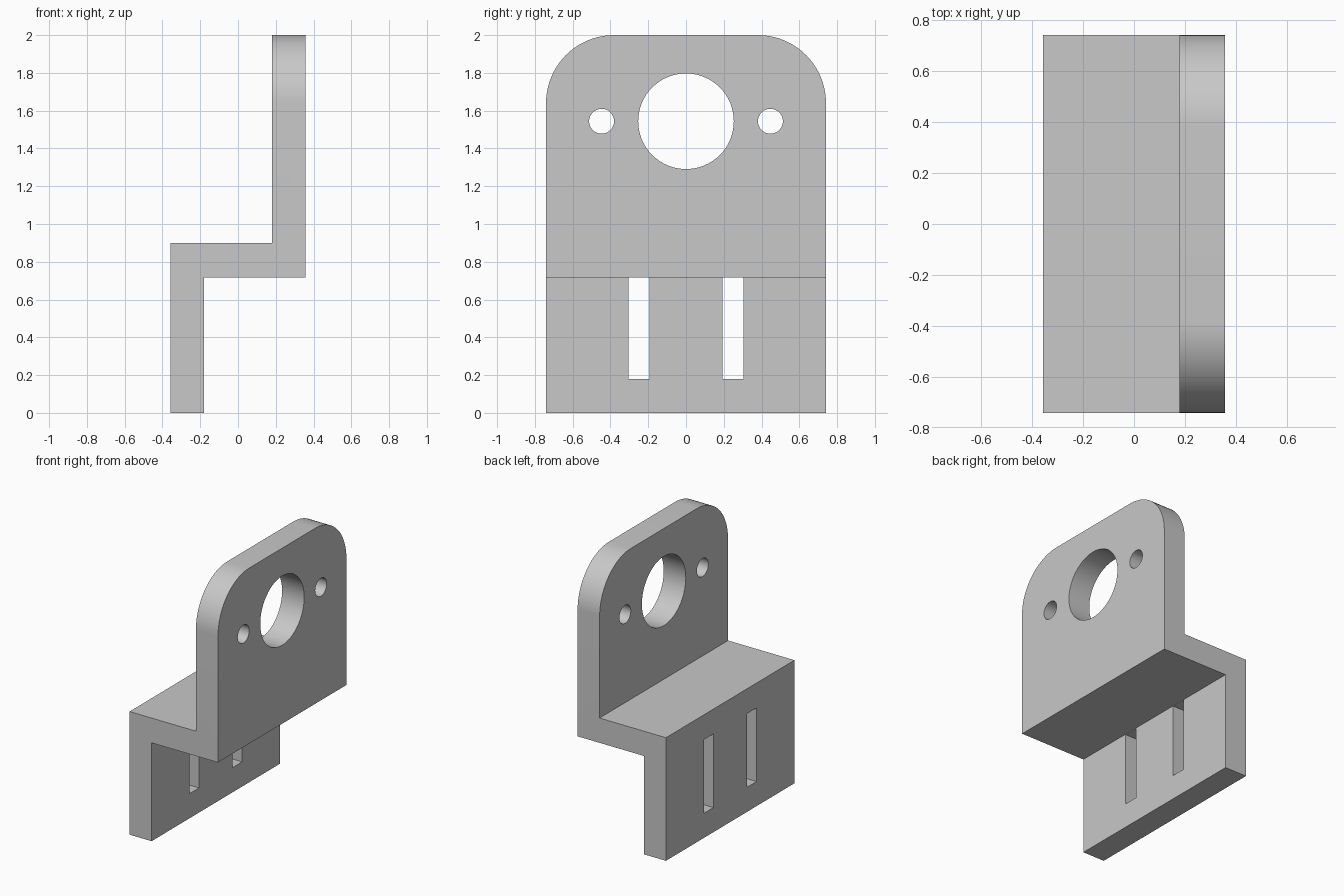
import bpy, bmesh, math
from mathutils import Matrix, Vector

cube = bpy.data.objects.get("Cube")
if cube:
    bpy.data.objects.remove(cube, do_unlink=True)

X, XI = 0.357, 0.179        # outer and inner plate faces
W = 0.741                   # half width
LOW, HIGH, TOP = 0.718, 0.899, 2.0
HOLE_Z = 1.544

grey = bpy.data.materials.new("plain grey")
colour = (0.58, 0.58, 0.58, 1)
grey.use_nodes = True
grey.diffuse_color = colour
grey.node_tree.nodes["Principled BSDF"].inputs["Base Color"].default_value = colour


def make_object(name, bm):
    bmesh.ops.recalc_face_normals(bm, faces=bm.faces[:])
    mesh = bpy.data.meshes.new(name)
    bm.to_mesh(mesh)
    bm.free()
    mesh.materials.append(grey)
    obj = bpy.data.objects.new(name, mesh)
    bpy.context.collection.objects.link(obj)
    return obj


def add_hole(bm, y, radius, segments):
    turn = Matrix.Translation((XI, y, HOLE_Z)) @ Matrix.Rotation(math.pi / 2, 4, "Y")
    bmesh.ops.create_cone(bm, cap_ends=True, segments=segments, radius1=radius,
                          radius2=radius, depth=0.6, matrix=turn)


def add_slot(bm, y):
    bottom, top = 0.18, LOW - 0.001
    place = Matrix.Translation((-X + 0.1, y, (bottom + top) / 2))
    size = Matrix.Diagonal((0.5, 0.11, top - bottom, 1))
    bmesh.ops.create_cube(bm, size=1, matrix=place @ size)


# Stepped bracket: side profile extruded across the width
profile = [(-X, 0), (-XI, 0), (-XI, LOW), (X, LOW),
           (X, TOP), (XI, TOP), (XI, HIGH), (-X, HIGH)]
bm = bmesh.new()
side = bm.faces.new([bm.verts.new((x, -W, z)) for x, z in profile])
grown = bmesh.ops.extrude_face_region(bm, geom=[side], use_keep_orig=True)
bmesh.ops.translate(bm, vec=Vector((0, 2 * W, 0)),
                    verts=[v for v in grown["geom"] if isinstance(v, bmesh.types.BMVert)])
bmesh.ops.recalc_face_normals(bm, faces=bm.faces[:])

# Rounded upper corners
corners = [e for e in bm.edges
           if all(v.co.z > TOP - 0.01 for v in e.verts)
           and abs(e.verts[0].co.y - e.verts[1].co.y) < 0.01]
bmesh.ops.bevel(bm, geom=corners, offset=0.36, offset_type="OFFSET",
                segments=20, profile=0.5, affect="EDGES")
bracket = make_object("bracket", bm)

# Centre bore, screw holes and mounting slots
bm = bmesh.new()
add_hole(bm, 0, 0.253, 64)
for sign in (-1, 1):
    add_hole(bm, sign * 0.447, 0.066, 32)
    add_slot(bm, sign * 0.249)
cutter = make_object("hole_cutter", bm)
cutter.hide_render = True

cut = bracket.modifiers.new("holes", "BOOLEAN")
cut.operation = "DIFFERENCE"
cut.solver = "EXACT"
cut.object = cutter

bpy.ops.object.select_all(action="DESELECT")
bpy.context.view_layer.objects.active = bracket
bracket.select_set(True)
bpy.ops.object.modifier_apply(modifier=cut.name)
bpy.data.objects.remove(cutter, do_unlink=True)
bpy.ops.object.shade_smooth_by_angle(angle=math.radians(30))
